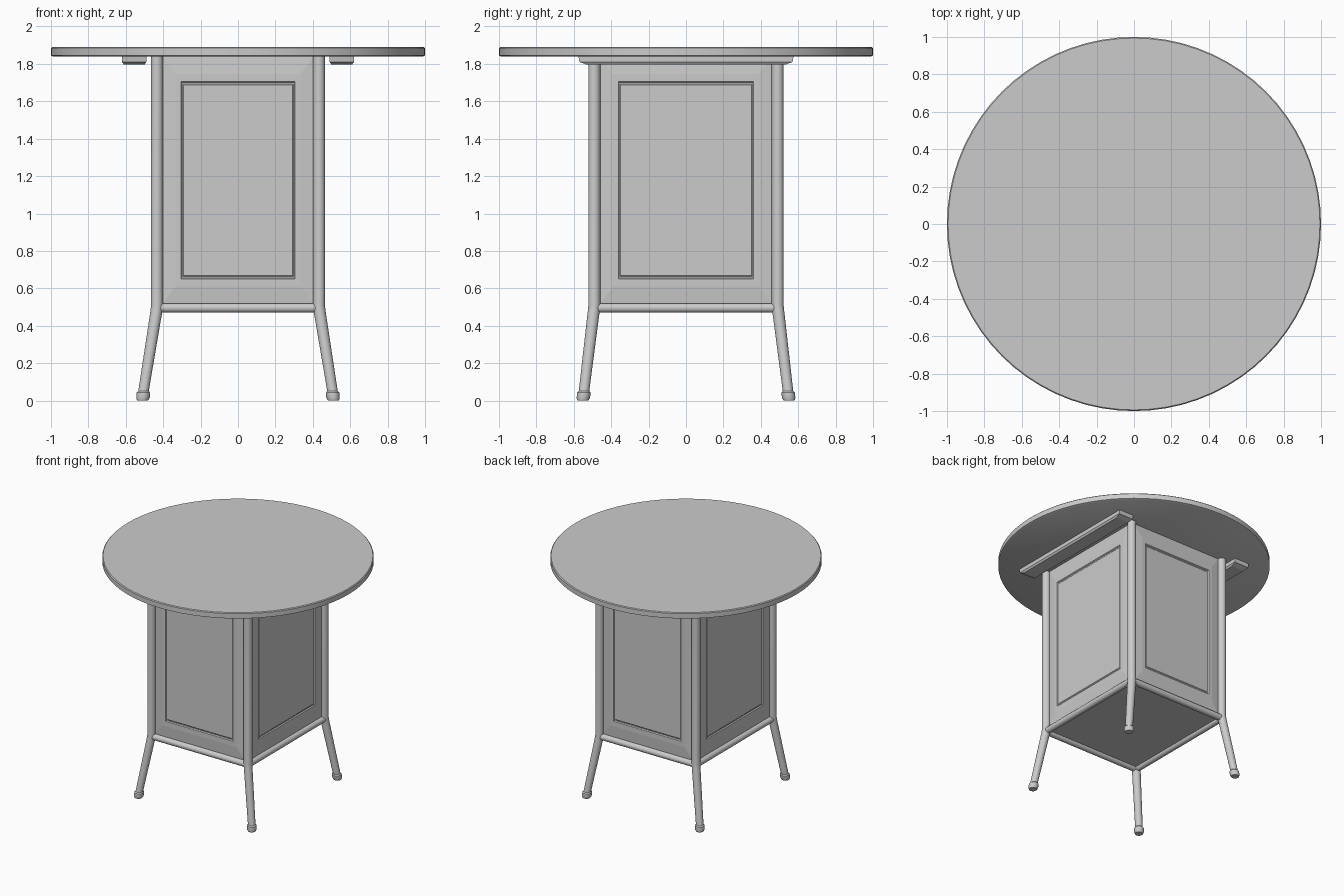
import bpy, bmesh, math
from mathutils import Vector

if "Cube" in bpy.data.objects:
    bpy.data.objects.remove(bpy.data.objects["Cube"])

grey = bpy.data.materials.new("light_grey")
grey.diffuse_color = (0.6, 0.6, 0.6, 1)
grey.use_nodes = True
grey.node_tree.nodes["Principled BSDF"].inputs["Base Color"].default_value = grey.diffuse_color


def finish(name, bm, smooth=True):
    bmesh.ops.recalc_face_normals(bm, faces=bm.faces)
    me = bpy.data.meshes.new(name)
    bm.to_mesh(me)
    bm.free()
    me.materials.append(grey)
    ob = bpy.data.objects.new(name, me)
    bpy.context.collection.objects.link(ob)
    if smooth:
        bpy.ops.object.select_all(action='DESELECT')
        ob.select_set(True)
        bpy.context.view_layer.objects.active = ob
        bpy.ops.object.shade_smooth_by_angle(angle=math.radians(35))
    return ob


def loft(name, loops, cap_start=True, cap_end=True, smooth=True):
    """Skin a list of point loops that share a point count."""
    bm = bmesh.new()
    rings = [[bm.verts.new(p) for p in loop] for loop in loops]
    n = len(rings[0])
    for a, b in zip(rings, rings[1:]):
        for i in range(n):
            j = (i + 1) % n
            bm.faces.new((a[i], a[j], b[j], b[i]))
    if cap_start:
        bm.faces.new(rings[0])
    if cap_end:
        bm.faces.new(rings[-1])
    return finish(name, bm, smooth)


def circle(c, r, u, v, n=20):
    c, u, v = Vector(c), Vector(u), Vector(v)
    return [c + r * (math.cos(2 * math.pi * i / n) * u + math.sin(2 * math.pi * i / n) * v)
            for i in range(n)]


X, Y, Z = (1, 0, 0), (0, 1, 0), (0, 0, 1)
LX, LY = 0.433, 0.49      # post centres

# Round table top with softened rim
loft("table_top", [circle((0, 0, z), r, X, Y, 72) for z, r in
                   [(1.84, 0.99), (1.845, 1.0), (1.884, 1.0), (1.89, 0.994)]])

# Posts with splayed lower legs and collared feet
for sx in (-1, 1):
    for sy in (-1, 1):
        side = ("left" if sx < 0 else "right") + ("_front" if sy < 0 else "_back")
        path = [(LX, LY, 1.84, 0.032), (LX, LY, 0.51, 0.032),
                (LX + 0.003, LY + 0.003, 0.48, 0.032), (0.506, 0.546, 0.045, 0.028)]
        loft("leg_" + side, [circle((sx * x, sy * y, z), r, X, Y) for x, y, z, r in path])
        foot = [(0.505, 0.545, 0.05, 0.029), (0.506, 0.546, 0.042, 0.036),
                (0.508, 0.549, 0.014, 0.036), (0.51, 0.551, 0.0, 0.029)]
        loft("foot_" + side, [circle((sx * x, sy * y, z), r, X, Y) for x, y, z, r in foot])

# Bottom rails between the posts
for s, front, right in ((-1, "front", "left"), (1, "back", "right")):
    loft("rail_" + front, [circle((x, s * LY, 0.495), 0.025, Y, Z) for x in (-LX, LX)])
    loft("rail_" + right, [circle((s * LX, y, 0.495), 0.025, X, Z) for y in (-LY, LY)])


# Framed panels: nested rectangles (inset from the edge, depth outwards)
PROFILE = [(0, -0.004), (0.07, 0.004), (0.1, 0.004), (0.104, -0.004),
           (0.109, -0.004), (0.113, 0.0)]


def panel(name, half, dist, along_x, sign):
    loops = []
    for inset, out in PROFILE:
        h, z0, z1 = half - inset, 0.515 + inset * 1.35, 1.84 - inset * 1.35
        d = sign * (dist + out)
        loops.append([(a, d, z) if along_x else (d, a, z)
                      for a, z in ((-h, z0), (h, z0), (h, z1), (-h, z1))])
    loft(name, loops, cap_start=False, smooth=False)


panel("front_panel", 0.405, LY, True, -1)
panel("back_panel", 0.405, LY, True, 1)
panel("left_panel", 0.462, LX, False, -1)
panel("right_panel", 0.462, LX, False, 1)

# Cabinet floor
loft("cabinet_floor", [[(sx * LX, sy * LY, z) for sx, sy in ((-1, -1), (1, -1), (1, 1), (-1, 1))]
                       for z in (0.495, 0.515)], smooth=False)

# Cleats under the top with chamfered edges and ends
for s, side in ((-1, "left"), (1, "right")):
    loops = []
    for z, hx, hy in ((1.84, 0.065, 0.575), (1.81, 0.065, 0.57), (1.796, 0.055, 0.53)):
        loops.append([(s * 0.555 + a * hx, b * hy, z)
                      for a, b in ((-1, -1), (1, -1), (1, 1), (-1, 1))])
    loft("cleat_" + side, loops, smooth=False)
